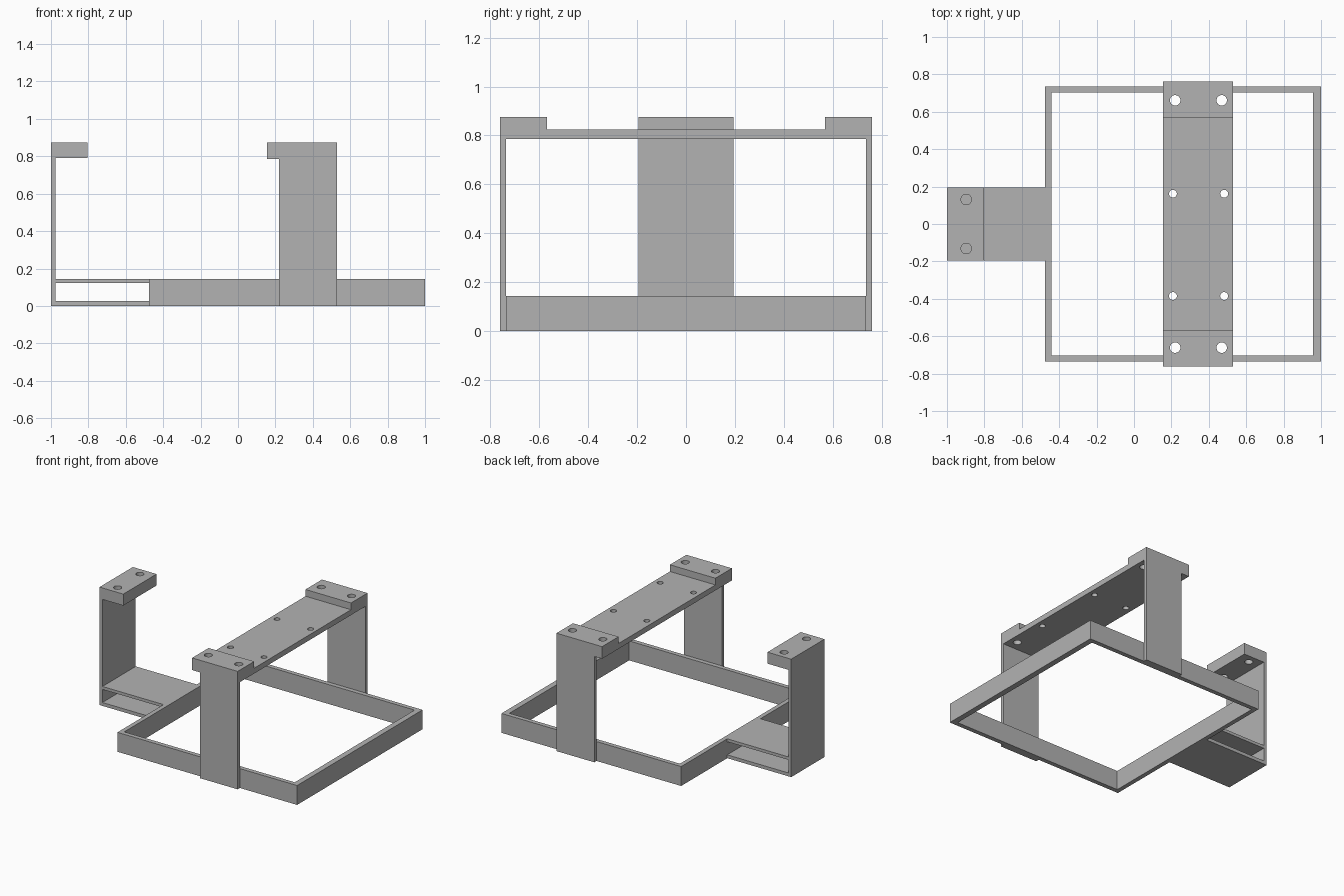
import bpy, bmesh, math
from mathutils import Matrix

if "Cube" in bpy.data.objects:
    bpy.data.objects.remove(bpy.data.objects["Cube"])

grey = bpy.data.materials.new("light grey")
grey.diffuse_color = (0.45, 0.45, 0.45, 1)
grey.use_nodes = True
grey.node_tree.nodes["Principled BSDF"].inputs["Base Color"].default_value = grey.diffuse_color


def finish(name, bm):
    """Turn a bmesh into a named object."""
    bmesh.ops.recalc_face_normals(bm, faces=bm.faces)
    mesh = bpy.data.meshes.new(name)
    bm.to_mesh(mesh)
    bm.free()
    mesh.materials.append(grey)
    obj = bpy.data.objects.new(name, mesh)
    bpy.context.collection.objects.link(obj)
    return obj


def extrude_profile(name, points, axis, start, end):
    """Extrude a 2D outline along an axis (0 = x, 1 = y, 2 = z)."""
    bm = bmesh.new()
    verts = []
    for p in points:
        co = list(p)
        co.insert(axis, start)
        verts.append(bm.verts.new(co))
    face = bm.faces.new(verts)
    moved = bmesh.ops.extrude_face_region(bm, geom=[face])["geom"]
    step = [0, 0, 0]
    step[axis] = end - start
    bmesh.ops.translate(bm, vec=step,
                        verts=[g for g in moved if isinstance(g, bmesh.types.BMVert)])
    return finish(name, bm)


def rect(a0, a1, b0, b1):
    return [(a0, b0), (a1, b0), (a1, b1), (a0, b1)]


def cut(obj, cutter):
    """Subtract the cutter and remove it."""
    mod = obj.modifiers.new("cut", 'BOOLEAN')
    mod.object = cutter
    mod.operation = 'DIFFERENCE'
    mod.solver = 'EXACT'
    cutter.hide_render = True
    bpy.context.view_layer.objects.active = obj
    bpy.ops.object.modifier_apply(modifier=mod.name)
    bpy.data.objects.remove(cutter)


def drill(obj, holes):
    """Drill vertical holes given as (x, y, radius) through the top of a part."""
    bm = bmesh.new()
    for x, y, r in holes:
        bmesh.ops.create_cone(bm, cap_ends=True, segments=32, radius1=r, radius2=r,
                              depth=0.3, matrix=Matrix.Translation((x, y, 0.83)))
    cut(obj, finish("hole_cutter", bm))
    bpy.ops.object.select_all(action='DESELECT')
    obj.select_set(True)
    bpy.ops.object.shade_smooth_by_angle(angle=math.radians(30))


W, H, T = 0.735, 0.144, 0.875      # frame half depth, frame height, overall height
LEFT = -0.475                      # left side of the frame

# Rectangular base frame
frame = extrude_profile("base_frame", rect(LEFT, 1, -W, W), 2, 0, H)
opening = extrude_profile("opening_cutter", rect(-0.442, 0.958, -0.702, 0.702), 2, -0.1, 0.3)
cut(frame, opening)

# Upright legs on the front and back of the frame
for name, s in (("front_leg", -1), ("back_leg", 1)):
    extrude_profile(name, rect(*sorted((s * W, s * 0.761)), 0, 0.785), 0, 0.22, 0.53)

# Bridge deck with a raised pad at each end
half = [(0.761, 0.785), (0.761, T), (0.568, T), (0.568, 0.825)]
deck = half + [(-y, z) for y, z in reversed(half)]
bridge = extrude_profile("bridge_deck", deck, 0, 0.156, 0.53)
drill(bridge,
      [(x, y, 0.028) for x in (0.22, 0.469) for y in (-0.661, 0.661)] +
      [(x, y, 0.021) for x in (0.208, 0.482) for y in (-0.385, 0.162)])

# Side bracket: two floor plates, upright wall and top block
bracket = extrude_profile("side_bracket", [
    (LEFT, 0), (-1, 0), (-1, T), (-0.805, T), (-0.805, 0.79), (-0.976, 0.79),
    (-0.976, H), (LEFT, H), (LEFT, 0.122), (-0.976, 0.122),
    (-0.976, 0.025), (LEFT, 0.025)], 1, -0.195, 0.195)
drill(bracket, [(-0.897, y, 0.028) for y in (-0.131, 0.131)])
